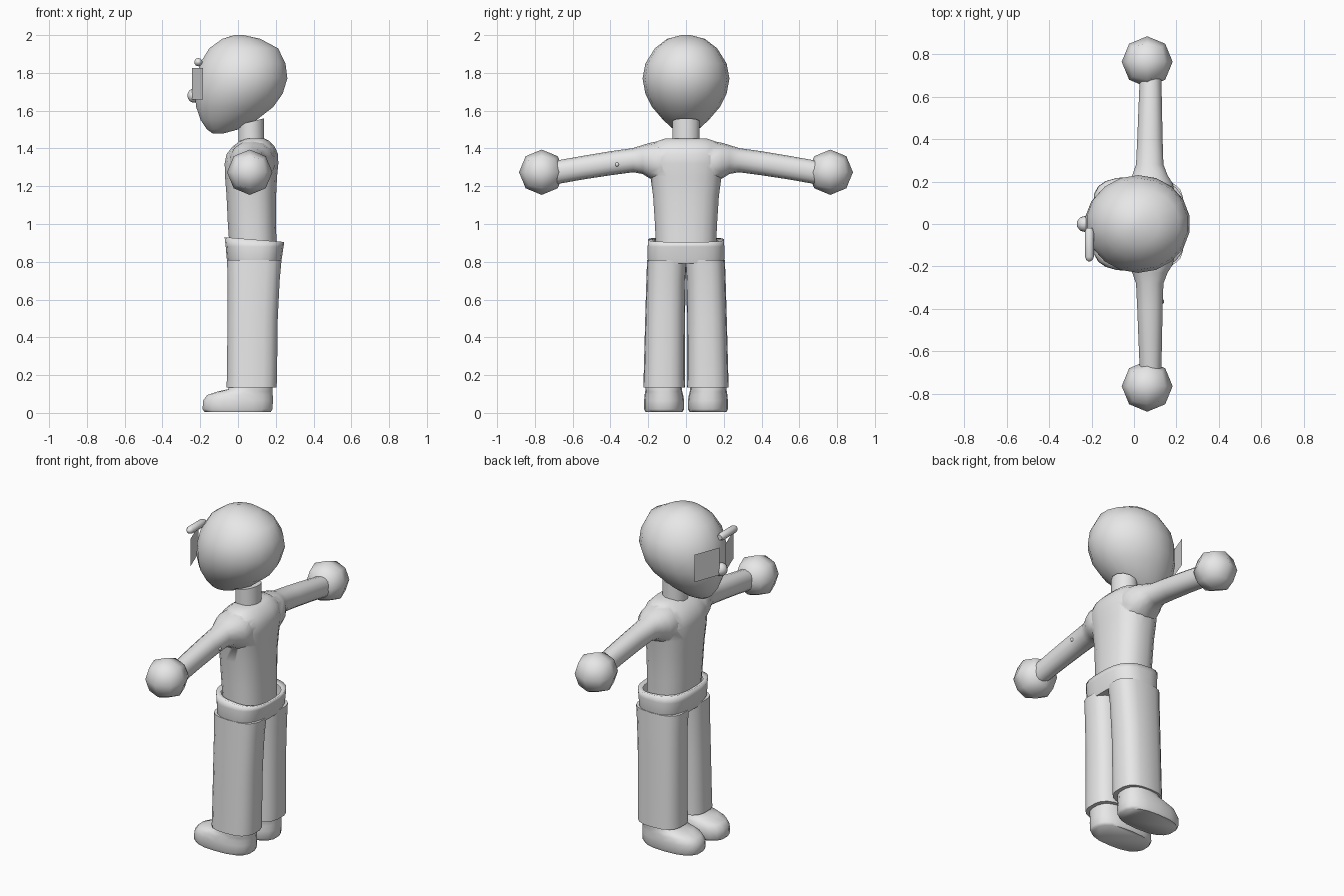
import bpy, bmesh, math
from mathutils import Vector

if "Cube" in bpy.data.objects:
    bpy.data.objects.remove(bpy.data.objects["Cube"])

grey = bpy.data.materials.new("plain light grey")
grey.diffuse_color = (0.8, 0.8, 0.8, 1)
grey.use_nodes = True
grey.node_tree.nodes["Principled BSDF"].inputs["Base Color"].default_value = grey.diffuse_color


def finish(bm, name, angle=60):
    bmesh.ops.recalc_face_normals(bm, faces=bm.faces)
    me = bpy.data.meshes.new(name)
    bm.to_mesh(me)
    bm.free()
    me.materials.append(grey)
    ob = bpy.data.objects.new(name, me)
    bpy.context.collection.objects.link(ob)
    bpy.ops.object.select_all(action='DESELECT')
    ob.select_set(True)
    bpy.context.view_layer.objects.active = ob
    bpy.ops.object.shade_smooth_by_angle(angle=math.radians(angle))
    return ob


def loft(name, rings, axis='z', n=16, power=2.0, side=1, top=True, tilt=0.0):
    """Rings: (position, x_min, x_max, other_min, other_max), superellipse sections."""
    bm = bmesh.new()
    loops = []
    for t, x0, x1, b0, b1 in rings:
        loop = []
        for i in range(n):
            a = 2 * math.pi * (i + 0.5) / n
            c, s = math.cos(a), math.sin(a)
            x = (x0 + x1) / 2 + (x1 - x0) / 2 * math.copysign(abs(c) ** (2 / power), c)
            b = (b0 + b1) / 2 + (b1 - b0) / 2 * math.copysign(abs(s) ** (2 / power), s)
            if axis == 'z':
                lean = tilt * (x - 0.08) if t == rings[-1][0] else 0
                co = (x, b * side, t + lean)
            else:
                co = (x, t * side, b)
            loop.append(bm.verts.new(co))
        loops.append(loop)
    for p, q in zip(loops, loops[1:]):
        for i in range(n):
            j = (i + 1) % n
            bm.faces.new((p[i], p[j], q[j], q[i]))
    bm.faces.new(loops[0])
    if top:
        bm.faces.new(loops[-1])
    return finish(bm, name)


def ball(name, center, r, u=10, v=8):
    bm = bmesh.new()
    bmesh.ops.create_uvsphere(bm, u_segments=u, v_segments=v, radius=r)
    bmesh.ops.translate(bm, verts=bm.verts, vec=center)
    return finish(bm, name)


# Egg-shaped head, chin pushed toward the face side
head = [(1.48, -.135, -.075, .025), (1.50, -.165, .0, .065), (1.55, -.2, .1, .12),
        (1.62, -.225, .19, .18), (1.69, -.232, .24, .215), (1.77, -.225, .265, .23),
        (1.85, -.205, .255, .215), (1.93, -.155, .215, .165), (1.98, -.085, .12, .1),
        (2.0, -.02, .03, .025)]
loft("head", [(z, a, b, -w, w) for z, a, b, w in head], n=18)

# Neck
loft("neck", [(1.40, 0, .14, -.075, .075), (1.545, 0, .14, -.075, .075)], n=12, tilt=.25)

# Torso, with arms merged in
body = [(.86, -.045, .205, .16), (1.0, -.055, .203, .166), (1.15, -.062, .203, .176),
        (1.25, -.07, .208, .19), (1.32, -.072, .215, .2), (1.37, -.062, .213, .2),
        (1.41, -.03, .195, .185), (1.44, .01, .165, .15), (1.453, .045, .14, .11)]
torso = loft("torso", [(z, a, b, -w, w) for z, a, b, w in body], n=20, power=2.5)
arm = [(.05, -.03, .18, 1.2, 1.44), (.14, -.045, .195, 1.215, 1.44),
       (.19, -.03, .185, 1.24, 1.43), (.23, -.01, .16, 1.265, 1.418),
       (.28, .008, .14, 1.274, 1.402), (.4, .014, .136, 1.258, 1.385),
       (.55, .02, .133, 1.235, 1.36), (.69, .026, .13, 1.21, 1.335)]
for side, label in ((1, "left"), (-1, "right")):
    limb = loft(label + "_arm", arm, axis='y', n=14, power=2.2, side=side)
    mod = torso.modifiers.new("merge", 'BOOLEAN')
    mod.operation = 'UNION'
    mod.solver = 'EXACT'
    mod.object = limb
    bpy.context.view_layer.objects.active = torso
    bpy.ops.object.modifier_apply(modifier=mod.name)
    bpy.data.objects.remove(limb)

    # Faceted hand: a subdivided cube pushed onto a sphere
    bm = bmesh.new()
    bmesh.ops.create_cube(bm, size=2)
    bmesh.ops.subdivide_edges(bm, edges=bm.edges[:], cuts=1, use_grid_fill=True)
    for v in bm.verts:
        v.co = v.co.normalized() * .12 + Vector((.062, .764 * side, 1.274))
    finish(bm, label + "_hand")

    # Trouser leg
    loft(label + "_trouser_leg",
         [(.135, -.062, .206, .004, .226), (.2, -.06, .208, .006, .224),
          (.5, -.057, .212, .005, .216), (.7, -.056, .222, .002, .21),
          (.81, -.06, .232, -.005, .206)],
         n=18, power=2.7, side=side)

    # Shoe with a low toe and raised ankle
    loft(label + "_shoe",
         [(.005, -.18, .175, .018, .215), (.02, -.19, .185, .01, .222),
          (.065, -.187, .187, .01, .222), (.095, -.165, .186, .015, .219),
          (.113, -.11, .185, .02, .216), (.125, -.055, .184, .022, .215),
          (.17, -.035, .18, .025, .212)],
         n=18, power=2.5, side=side)

    # Flat eye plate angled across the face
    bm = bmesh.new()
    pts = [(-.243, .03, 1.66), (-.185, .185, 1.66), (-.185, .185, 1.825), (-.243, .03, 1.825)]
    bm.faces.new([bm.verts.new((x, y * side, z)) for x, y, z in pts])
    finish(bm, label + "_eye_plate")

# Hip section with an open, slanted waistband
hips = loft("trouser_hips",
            [(.79, -.05, .225, -.198, .198), (.82, -.061, .233, -.206, .206),
             (.88, -.066, .242, -.204, .204), (.918, -.072, .246, -.202, .202)],
            n=24, power=2.8, top=False, tilt=-.08)
# Waistband lip closing in toward the shirt
bm = bmesh.new()
bm.from_mesh(hips.data)
rim = [e for e in bm.edges if e.is_boundary]
new = bmesh.ops.extrude_edge_only(bm, edges=rim)["geom"]
for v in (g for g in new if isinstance(g, bmesh.types.BMVert)):
    v.co.x = .085 + (v.co.x - .085) * .86
    v.co.y *= .84
    v.co.z -= .008
bm.to_mesh(hips.data)
bm.free()

# Nose
ball("nose", (-.232, 0, 1.68), .038)

# Single eyebrow: short rod with rounded ends
loft("eyebrow", [(.02, -.225, -.195, 1.842, 1.872), (.035, -.232, -.188, 1.835, 1.879),
                 (.155, -.232, -.188, 1.835, 1.879), (.17, -.225, -.195, 1.842, 1.872),
                 (.177, -.214, -.206, 1.853, 1.861)], axis='y', n=10, side=-1)

# Small sleeve crease
ball("sleeve_crease", (.132, -.365, 1.315), .012, 6, 4)
